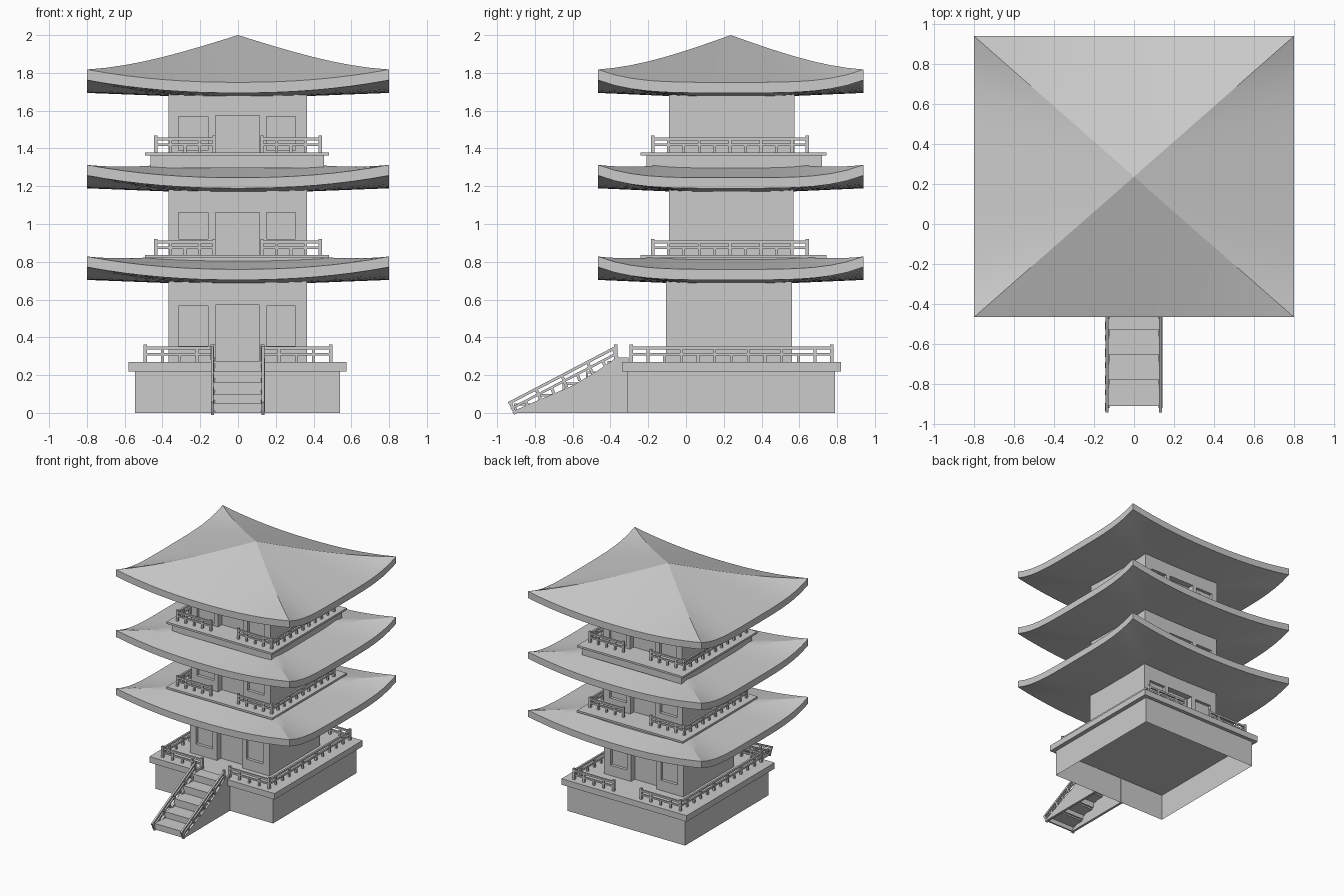
import bpy, bmesh, math
from mathutils import Vector, Matrix

if "Cube" in bpy.data.objects:
    bpy.data.objects.remove(bpy.data.objects["Cube"])

CY = 0.237            # tower centre in y
HX, HY = 0.8, 0.703   # roof half sizes


def finish(bm, name, smooth=None):
    bmesh.ops.recalc_face_normals(bm, faces=bm.faces)
    me = bpy.data.meshes.new(name)
    bm.to_mesh(me)
    bm.free()
    ob = bpy.data.objects.new(name, me)
    bpy.context.collection.objects.link(ob)
    if smooth:
        bpy.ops.object.select_all(action='DESELECT')
        ob.select_set(True)
        bpy.context.view_layer.objects.active = ob
        bpy.ops.object.shade_smooth_by_angle(angle=math.radians(smooth))
    return ob


def add_box(bm, x0, x1, y0, y1, z0, z1):
    m = Matrix.Translation(((x0 + x1) / 2, (y0 + y1) / 2, (z0 + z1) / 2)) \
        @ Matrix.Diagonal((x1 - x0, y1 - y0, z1 - z0, 1))
    return bmesh.ops.create_cube(bm, size=1, matrix=m)["verts"]


def box(name, *dims):
    bm = bmesh.new()
    add_box(bm, *dims)
    return finish(bm, name)


def bar(bm, a, b, w=0.013):
    a, b = Vector(a), Vector(b)
    d = b - a
    m = Matrix.Translation((a + b) / 2) @ d.to_track_quat('Z', 'Y').to_matrix().to_4x4() \
        @ Matrix.Diagonal((w, w, d.length, 1))
    bmesh.ops.create_cube(bm, size=1, matrix=m)


def fence(bm, a, b, z, h):
    """Straight railing: end posts, two rails, staggered short posts."""
    a, b = Vector((*a, z)), Vector((*b, z))
    up = Vector((0, 0, 1))
    mid, top = h * 0.52, h * 0.87
    for p in (a, b):
        bar(bm, p, p + up * (h * 1.08), 0.018)
    bar(bm, a + up * mid, b + up * mid)
    bar(bm, a + up * top, b + up * top, 0.015)
    n = max(2, round((b - a).length / 0.085))
    for i in range(1, n):
        p = a.lerp(b, i / n)
        bar(bm, p, p + up * (top if i % 2 else mid), 0.015)


def railing(name, hx, y0, y1, z, h=0.085, gap=0.127):
    bm = bmesh.new()
    for s in (-1, 1):
        fence(bm, (s * hx, y0), (s * hx, y1), z, h)
        for y in (y0, y1):
            fence(bm, (s * gap, y), (s * hx, y), z, h)
    finish(bm, name)


def roof(name, z, slope, inner):
    """Rectangular hipped roof with upturned corners; z = eave top at mid side."""
    bm = bmesh.new()
    n = 16

    def ring(s, zc):
        vs = []
        for side in range(4):
            for i in range(n):
                t = -1 + 2 * i / n
                u, v = [(t, -1), (1, t), (-t, 1), (-1, -t)][side]
                p = 2.2 if side % 2 == 0 else 4
                lift = 0.068 * abs(t) ** p * s ** 3
                vs.append(bm.verts.new((u * s * HX, CY + v * s * HY, zc + lift)))
        return vs
    steps = 8
    rings = []
    for k in range(steps + 1):
        s = inner + (1 - inner) * k / steps
        rings.append(ring(s, z + slope * (1 - s)))
    for k in range(5):
        f = k / 4
        rings.append(ring(1 - 0.58 * f, z - 0.056 - 0.018 * f))
    for a, b in zip(rings, rings[1:]):
        for i in range(4 * n):
            j = (i + 1) % (4 * n)
            bm.faces.new((a[i], a[j], b[j], b[i]))
    bmesh.ops.remove_doubles(bm, verts=bm.verts, dist=1e-5)
    finish(bm, name, 22)


def storey(name, y0, y1, z0, z1, wz0, wz1, dz1):
    """Wall block with door and window recesses in front and back."""
    walls = box(name + "_walls", -0.368, 0.364, y0, y1, z0, z1)
    bm = bmesh.new()
    for y, d in ((y0, 1), (y1, -1)):
        for x0, x1, a, b, depth in ((-0.315, -0.16, wz0, wz1, 0.025),
                                    (0.15, 0.305, wz0, wz1, 0.025),
                                    (-0.12, 0.115, z0 - 0.05, dz1, 0.05)):
            ys = sorted((y - d * 0.05, y + d * depth))
            add_box(bm, x0, x1, ys[0], ys[1], a, b)
    cut = finish(bm, name + "_opening_cutter")
    cut.hide_render = True
    cut.hide_set(True)
    mod = walls.modifiers.new("openings", 'BOOLEAN')
    mod.object = cut
    mod.solver = 'EXACT'


# Base, hollow underneath
bm = bmesh.new()
add_box(bm, -0.545, 0.54, -0.31, 0.79, 0, 0.225)
bm.faces.ensure_lookup_table()
bmesh.ops.delete(bm, geom=[f for f in bm.faces if abs(f.normal.z) > 0.9], context='FACES')
finish(bm, "base_walls")
box("base_platform", -0.58, 0.575, -0.34, 0.82, 0.22, 0.27)

# Storeys
storey("lower", -0.105, 0.56, 0.27, 0.72, 0.355, 0.565, 0.572)
storey("middle", -0.09, 0.57, 0.80, 1.20, 0.92, 1.06, 1.062)
storey("upper", -0.09, 0.575, 1.37, 1.71, 1.39, 1.57, 1.575)

# Roofs
roof("lower_roof", 0.76, 0.12, 0.42)
roof("middle_roof", 1.245, 0.12, 0.42)
roof("top_roof", 1.75, 0.25, 0.0)

# Balconies
for name, z in (("middle", 0.82), ("upper", 1.362)):
    box(name + "_balcony_base", -0.463, 0.455, -0.21, 0.72, z - 0.065, z)
    box(name + "_balcony_deck", -0.492, 0.482, -0.24, 0.745, z, z + 0.016)

# Railings
railing("base_railing", 0.49, -0.29, 0.772, 0.26, 0.095)
railing("middle_railing", 0.435, -0.175, 0.642, 0.83, 0.085)
railing("upper_railing", 0.435, -0.175, 0.642, 1.372, 0.09)

# Stair treads and risers
bm = bmesh.new()
ys = [-0.91, -0.78, -0.655, -0.53, -0.415, -0.31]
zs = [0, 0.05, 0.10, 0.16, 0.22, 0.275]
for i in range(5):
    add_box(bm, -0.13, 0.13, ys[i], ys[i + 1], zs[i + 1] - 0.012, zs[i + 1])
    add_box(bm, -0.13, 0.13, ys[i], ys[i] + 0.012, zs[i], zs[i + 1])
finish(bm, "stair_steps")

# Stair side walls
bm = bmesh.new()
prof = [(-0.92, 0), (-0.91, 0.012), (-0.6, 0.145), (-0.48, 0.215), (-0.37, 0.292),
        (-0.305, 0.292), (-0.305, 0)]
for s in (-1, 1):
    f = bm.faces.new([bm.verts.new((s * 0.122, y, z)) for y, z in prof])
    ex = bmesh.ops.extrude_face_region(bm, geom=[f])["geom"]
    bmesh.ops.translate(bm, vec=(s * 0.02, 0, 0),
                        verts=[v for v in ex if isinstance(v, bmesh.types.BMVert)])
    bm.faces.new([bm.verts.new((s * 0.122, y, z)) for y, z in prof]) if not f.is_valid else None
finish(bm, "stair_sides")

# Stair handrails
bm = bmesh.new()
for x in (-0.136, 0.132):
    lo, hi = Vector((x, -0.94, 0.05)), Vector((x, -0.375, 0.345))
    drop = Vector((0, 0.013, -0.028))
    bar(bm, lo, hi, 0.015)
    bar(bm, lo + drop, hi + drop)
    for i in range(9):
        p = lo.lerp(hi, (i + 0.15) / 8.3)
        bar(bm, p if i % 2 == 0 else p + drop, p + Vector((0, 0.027, -0.062)), 0.016)
    bar(bm, (x, -0.372, 0.28), (x, -0.372, 0.362), 0.018)
finish(bm, "stair_handrails")
